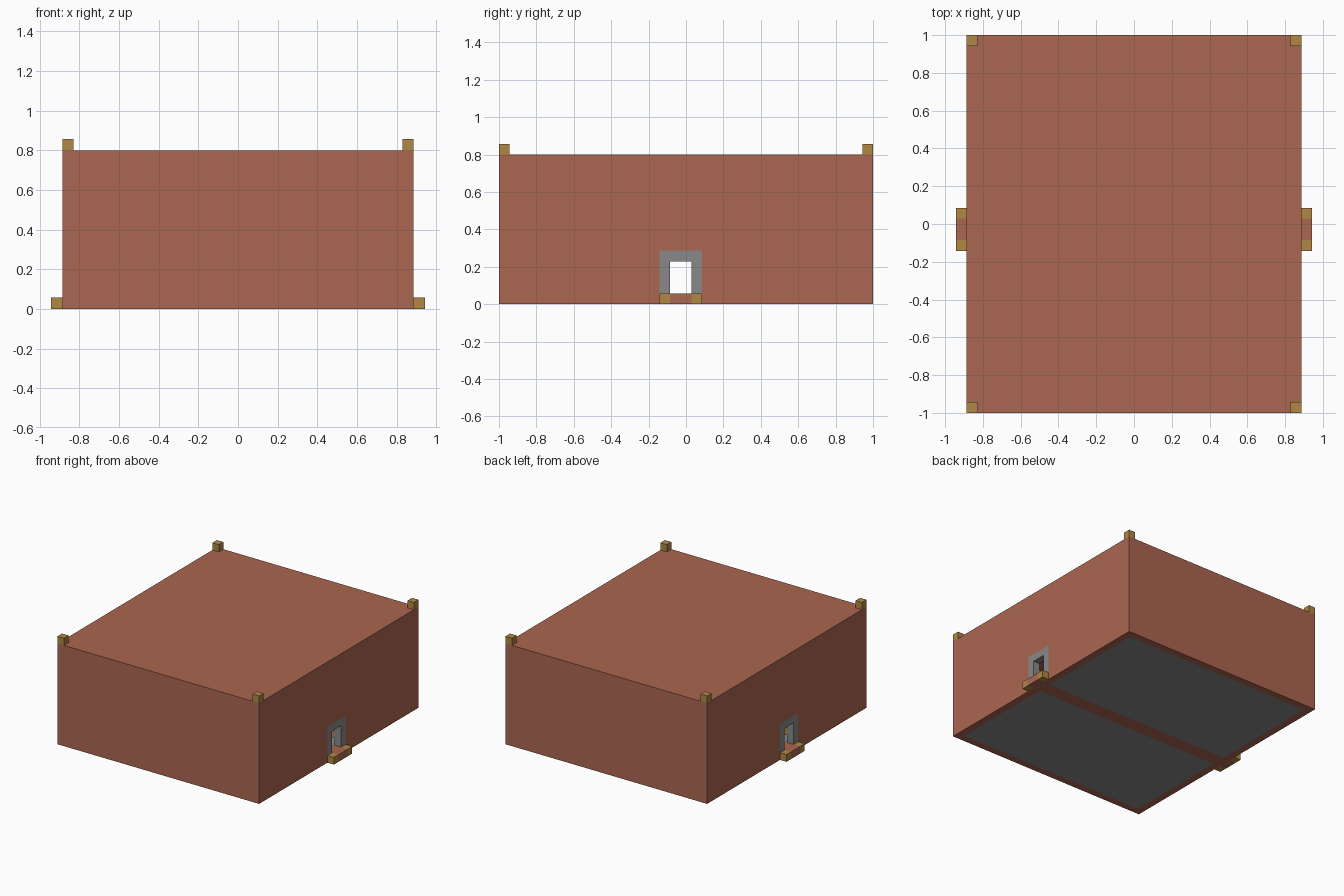
import bpy

cube = bpy.data.objects.get("Cube")
if cube:
    bpy.data.objects.remove(cube, do_unlink=True)

U = 2 / 35                      # one building block
HALF_W, HALF_L = 15.5, 17.5     # half width and half length in blocks
WALL_H = 14
DOOR_Y = (-1.5, 0.5)            # doorway opening along y


def material(name, rgb):
    m = bpy.data.materials.new(name)
    m.use_nodes = True
    colour = (*rgb, 1)
    m.diffuse_color = colour
    bsdf = next(n for n in m.node_tree.nodes if n.type == 'BSDF_PRINCIPLED')
    bsdf.inputs["Base Color"].default_value = colour
    return m


brick = material("red_brick", (0.407, 0.133, 0.08))
stone = material("grey_stone", (0.25, 0.25, 0.25))
gold = material("gold_trim", (0.44, 0.245, 0.058))


def block(name, x, y, z, mat):
    """Box from (min, max) ranges given in blocks."""
    bpy.ops.mesh.primitive_cube_add(size=1)
    ob = bpy.context.object
    ob.name = name
    lo, hi = zip(x, y, z)
    for v in ob.data.vertices:
        v.co = [U * (hi[i] if v.co[i] > 0 else lo[i]) for i in range(3)]
    ob.data.materials.append(mat)
    return ob


def side_range(s, a, b):
    """Range a..b mirrored to the chosen side."""
    return tuple(sorted((s * a, s * b)))


# Roof and floor, with a brick path running from door to door
inner_w, inner_l = HALF_W - 1, HALF_L - 1
block("roof", (-HALF_W, HALF_W), (-HALF_L, HALF_L), (WALL_H - 1, WALL_H), brick)
block("front_floor", (-inner_w, inner_w), (-inner_l, DOOR_Y[0]), (0, 1), stone)
block("back_floor", (-inner_w, inner_w), (DOOR_Y[1], inner_l), (0, 1), stone)
block("path", (-HALF_W - 1, HALF_W + 1), DOOR_Y, (0, 1), brick)

# Front and back walls with gold corner posts on the roof
for end, s in (("front", -1), ("back", 1)):
    y = side_range(s, inner_l, HALF_L)
    block(end + "_wall", (-HALF_W, HALF_W), y, (0, WALL_H - 1), brick)
    for side, t in (("left", 1), ("right", -1)):
        block(f"{end}_{side}_corner_post", side_range(t, inner_w, HALF_W), y,
              (WALL_H, WALL_H + 1), gold)

# Side walls, each with a stone-framed doorway
frame_y = (DOOR_Y[0] - 1, DOOR_Y[1] + 1)
for side, s in (("left", 1), ("right", -1)):
    x = side_range(s, inner_w, HALF_W)
    step_x = side_range(s, HALF_W, HALF_W + 1)
    inside_x = side_range(s, inner_w - 1, inner_w)
    block(side + "_wall_front", x, (-inner_l, frame_y[0]), (0, WALL_H - 1), brick)
    block(side + "_wall_back", x, (frame_y[1], inner_l), (0, WALL_H - 1), brick)
    block(side + "_wall_over_door", x, frame_y, (5, WALL_H - 1), brick)
    block(side + "_door_lintel", x, frame_y, (4, 5), stone)
    for end, y in (("front", (frame_y[0], DOOR_Y[0])),
                   ("back", (DOOR_Y[1], frame_y[1]))):
        name = f"{side}_{end}_"
        block(name + "door_sill", x, y, (0, 1), brick)
        block(name + "door_jamb", x, y, (1, 4), stone)
        block(name + "step_block", step_x, y, (0, 1), gold)
        block(name + "inside_block", inside_x, y, (2, 3), gold)
